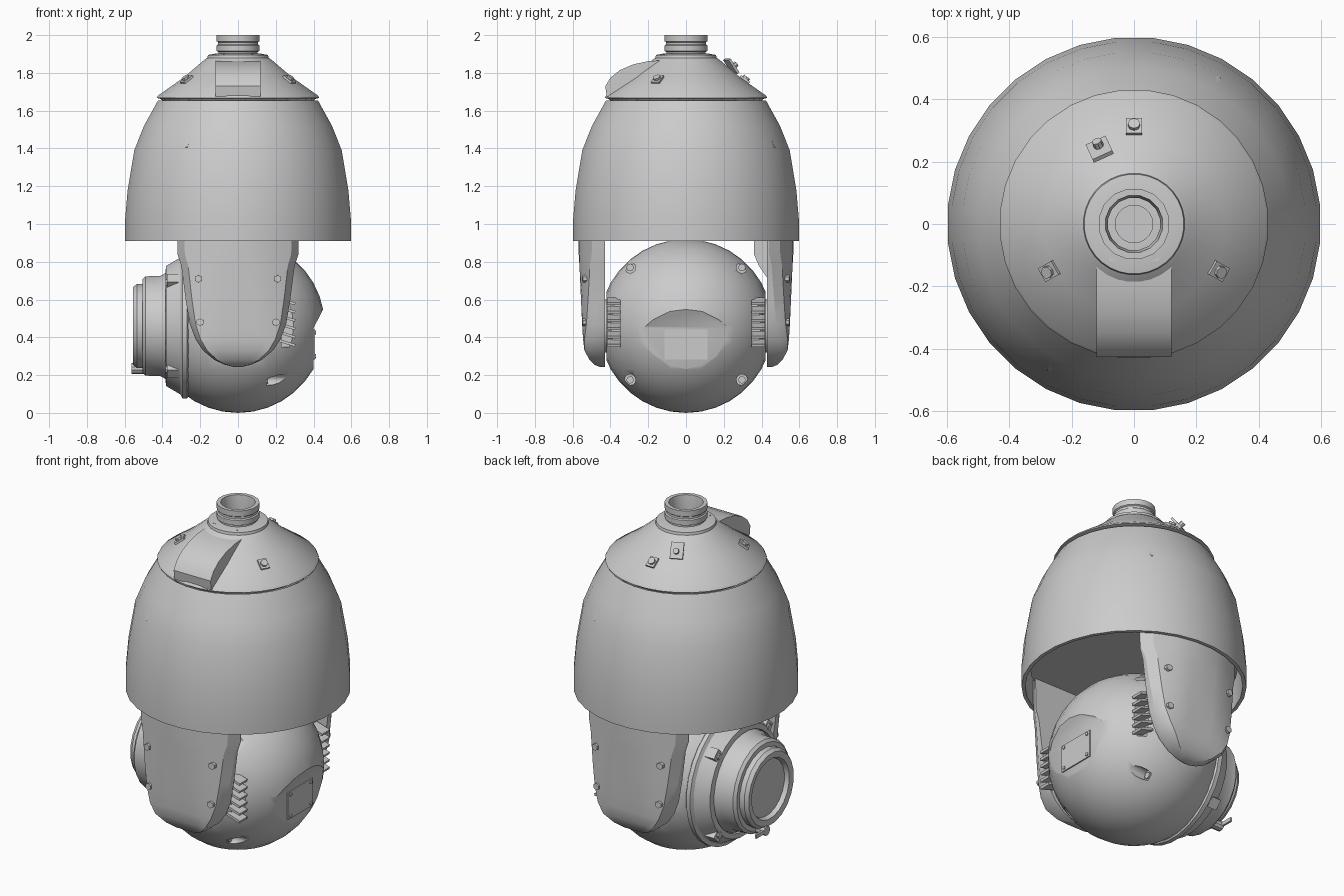
import bpy, bmesh, math
from mathutils import Vector, Matrix

if "Cube" in bpy.data.objects:
    bpy.data.objects.remove(bpy.data.objects["Cube"])

CZ = 0.46  # height of the ball centre


def finish(name, bm):
    bmesh.ops.remove_doubles(bm, verts=bm.verts, dist=1e-5)
    bmesh.ops.recalc_face_normals(bm, faces=bm.faces)
    me = bpy.data.meshes.new(name)
    bm.to_mesh(me)
    bm.free()
    ob = bpy.data.objects.new(name, me)
    bpy.context.collection.objects.link(ob)
    return ob


def loft(name, rings, caps=True, loop=False):
    bm = bmesh.new()
    rows = [[bm.verts.new(p) for p in r] for r in rings]
    pairs = list(zip(rows, rows[1:])) + ([(rows[-1], rows[0])] if loop else [])
    for a, b in pairs:
        for i in range(len(a)):
            j = (i + 1) % len(a)
            bm.faces.new((a[i], a[j], b[j], b[i]))
    if caps and not loop:
        bm.faces.new(rows[0])
        bm.faces.new(rows[-1])
    return finish(name, bm)


def revolve(name, prof, n=32, along_x=False, loop=False):
    # profile of (radius, height); along_x turns it round the lens axis
    rings = []
    for r, h in prof:
        ring = []
        for i in range(n):
            a = 2 * math.pi * (i + 0.5) / n
            u, v = r * math.cos(a), r * math.sin(a)
            ring.append((h, u, v + CZ) if along_x else (u, v, h))
        rings.append(ring)
    return loft(name, rings, caps=True, loop=loop)


def box(name, c, s, rot=None):
    bm = bmesh.new()
    bmesh.ops.create_cube(bm, size=1, matrix=Matrix.Translation(c)
                          @ (rot or Matrix()) @ Matrix.Diagonal((*s, 1)))
    return finish(name, bm)


def rod(name, c, r, depth, direction, n=12):
    bm = bmesh.new()
    q = Vector(direction).to_track_quat('Z', 'Y').to_matrix().to_4x4()
    bmesh.ops.create_cone(bm, cap_ends=True, segments=n, radius1=r, radius2=r,
                          depth=depth, matrix=Matrix.Translation(c) @ q)
    return finish(name, bm)


def cut(ob, cutters):
    for c in cutters:
        c.hide_render = True
        m = ob.modifiers.new("cut", 'BOOLEAN')
        m.operation, m.solver, m.object = 'DIFFERENCE', 'EXACT', c
        bpy.context.view_layer.objects.active = ob
        bpy.ops.object.modifier_apply(modifier=m.name)
        bpy.data.objects.remove(c)


# Sunshield shroud, hollow from below
revolve("shroud", [(.6, .91), (.6, 1.03), (.587, 1.18), (.552, 1.39), (.5, 1.52), (.425, 1.655),
                   (.40, 1.64), (.48, 1.5), (.53, 1.38), (.565, 1.18), (.58, 1.03), (.58, .91)], loop=True)
revolve("turntable", [(.555, 1.03), (.555, 1.1), (.5, 1.16)])

# Slits near the top of the shroud
for x, y in ((.26, .45), (-.26, -.45)):
    a = math.atan2(y, x)
    box("shroud_slit_tab", (x, y, 1.45), (.012, .014, .1),
        Matrix.Rotation(a, 4, 'Z') @ Matrix.Rotation(-.42, 4, 'Y'))

# Conical cap and threaded pipe neck
revolve("cap", [(.39, 1.64), (.41, 1.662), (.432, 1.667), (.425, 1.68), (.29, 1.775), (.18, 1.868),
                (.163, 1.88), (.16, 1.895), (.12, 1.902), (.06, 1.902), (.06, 1.82)])
revolve("pipe_neck", [(.105, 1.89), (.105, 1.91), (.115, 1.915), (.115, 1.945), (.108, 1.95), (.108, 1.962),
                      (.115, 1.967), (.115, 2), (.093, 2), (.085, 1.94), (.085, 1.89)], 16, loop=True)

# Junction hood on the front of the cap
hood = [(-.1, 1.7), (-.42, 1.675), (-.427, 1.73), (-.4, 1.775), (-.35, 1.815),
        (-.28, 1.845), (-.2, 1.862), (-.1, 1.868)]
loft("hood", [[(s * .12, y, z) for y, z in hood] for s in (-1, 1)])
box("hood_flap", (0, -.112, 1.885), (.16, .012, .03))

# Cap screws and safety tab
for x, y in ((0, .31), (-.27, -.15), (.27, -.15)):
    a = math.atan2(y, x)
    out = Vector((math.cos(a) * .6, math.sin(a) * .6, .8))
    p = Vector((x, y, 1.762))
    box("cap_screw_seat", p, (.06, .05, .02), Matrix.Rotation(a, 4, 'Z') @ Matrix.Rotation(.62, 4, 'Y'))
    rod("cap_screw", p + out * .012, .02, .02, out, 8)
tilt = Matrix.Rotation(.43, 4, 'Z') @ Matrix.Rotation(-.95, 4, 'X')
box("safety_tab", (-.11, .24, 1.835), (.07, .09, .014), tilt)
rod("safety_tab_screw", (-.115, .255, 1.838), .016, .03, tilt.to_3x3() @ Vector((0, 0, 1)), 8)

# Yoke arms: stacked sections (height, half width, outer depth)
ARM = [(1.06, .325, .572), (.84, .32, .568), (.78, .30, .564), (.6, .277, .556), (.47, .255, .55),
       (.39, .225, .545), (.33, .185, .538), (.28, .125, .51), (.255, .07, .485), (.243, .02, .455)]
for s in (-1, 1):
    rings = []
    for z, w, d in ARM:
        lim = lambda x: min(d, math.sqrt(.573 ** 2 - x * x))
        row = [(-w, .43), (-w, max(.435, lim(w) - .035))]
        row += [(k * w, lim(k * w)) for k in (-.88, -.6, -.3, 0, .3, .6, .88)]
        row += [(w, max(.435, lim(w) - .035)), (w, .43)]
        rings.append([(x, s * y, z) for x, y in row])
    loft("yoke_arm", rings)
    for x, z in ((.21, .71), (-.21, .71), (.2, .48), (-.2, .48)):
        rod("arm_screw", (x, s * .533, z), .02, .03, (x * .4, s, 0), 6)
    rod("tilt_hub", (0, s * .425, CZ), .14, .03, (0, 1, 0), 24)
sh = [(.44, .7), (.385, .78), (.36, .84), (.36, 1.06), (.44, 1.06)]
loft("arm_shoulder", [[(x, y, z) for y, z in sh] for x in (-.22, .1)])

# Ball body with flat sides and flat front
bm = bmesh.new()
bmesh.ops.create_uvsphere(bm, u_segments=32, v_segments=18, radius=CZ,
                          matrix=Matrix.Translation((0, 0, CZ)))
for co, no in (((0, .42, 0), (0, 1, 0)), ((0, -.42, 0), (0, -1, 0)), ((-.29, 0, 0), (-1, 0, 0))):
    r = bmesh.ops.bisect_plane(bm, geom=bm.verts[:] + bm.edges[:] + bm.faces[:],
                               plane_co=co, plane_no=no, clear_outer=True)
    bmesh.ops.holes_fill(bm, edges=[e for e in bm.edges if e.is_boundary])
ball = finish("camera_ball", bm)

# Rear flat under a brow, side vents and screw pockets
brow = [(.4, .05), (.4, .45), (.47, .585), (.6, .585), (.6, .05)]
cutters = [loft("brow_cutter", [[(x, y, z) for x, z in brow] for y in (-.4, .4)])]
spots = [(y, z) for y in (-.296, .296) for z in (.175, .77)]
for s in (-1, 1):
    cutters.append(box("vent_cutter", (.365, s * .425, .475), (.27, .15, .25)))
for y, z in spots:
    cutters.append(rod("pocket_cutter", (.24, y, z), .03, .18, (1, 0, 0)))
cut(ball, cutters)
for y, z in spots:
    rod("ball_screw", (.148, y, z), .02, .02, (1, 0, 0), 8)
for s in (-1, 1):
    for i in range(6):
        box("vent_fin", (.26, s * .383, .37 + i * .044), (.09, .07, .014), Matrix.Rotation(.3, 4, 'Y'))

# Rear access plate with corner screws
box("access_plate", (.402, 0, .362), (.01, .23, .16))
for y in (-.095, .095):
    for z in (.3, .425):
        rod("plate_screw", (.408, y, z), .011, .01, (1, 0, 0), 6)

# Front flange, lens housing and lens
revolve("front_flange", [(.36, -.25), (.385, -.27), (.385, -.295), (.365, -.305), (.32, -.38), (.29, -.385),
                         (.285, -.35)], 28, True)
revolve("lens_housing", [(.295, -.33), (.285, -.38), (.268, -.41), (.265, -.49), (.25, -.505),
                         (.2, -.505)], 24, True)
revolve("lens_ring", [(.225, -.49), (.225, -.535), (.21, -.555), (.175, -.55), (.165, -.525),
                      (.165, -.49)], 20, True, loop=True)
revolve("lens_glass", [(.17, -.5), (.17, -.525), (.1, -.532)], 20, True)
rod("wiper_post", (-.525, .05, .235), .028, .075, (1, 0, 0), 10)
box("wiper_arm", (-.555, .09, .235), (.012, .11, .022))

# Flange lugs round the housing
for k in range(4):
    a = math.pi / 4 + k * math.pi / 2
    y, z = .325 * math.cos(a), CZ + .325 * math.sin(a)
    box("flange_lug", (-.345, y, z), (.06, .07, .06), Matrix.Rotation(a, 4, 'X'))
    rod("flange_screw", (-.378, y, z), .018, .014, (1, 0, 0), 8)

bpy.ops.object.select_all(action='SELECT')
bpy.context.view_layer.objects.active = ball
bpy.ops.object.shade_smooth_by_angle(angle=math.radians(32))
